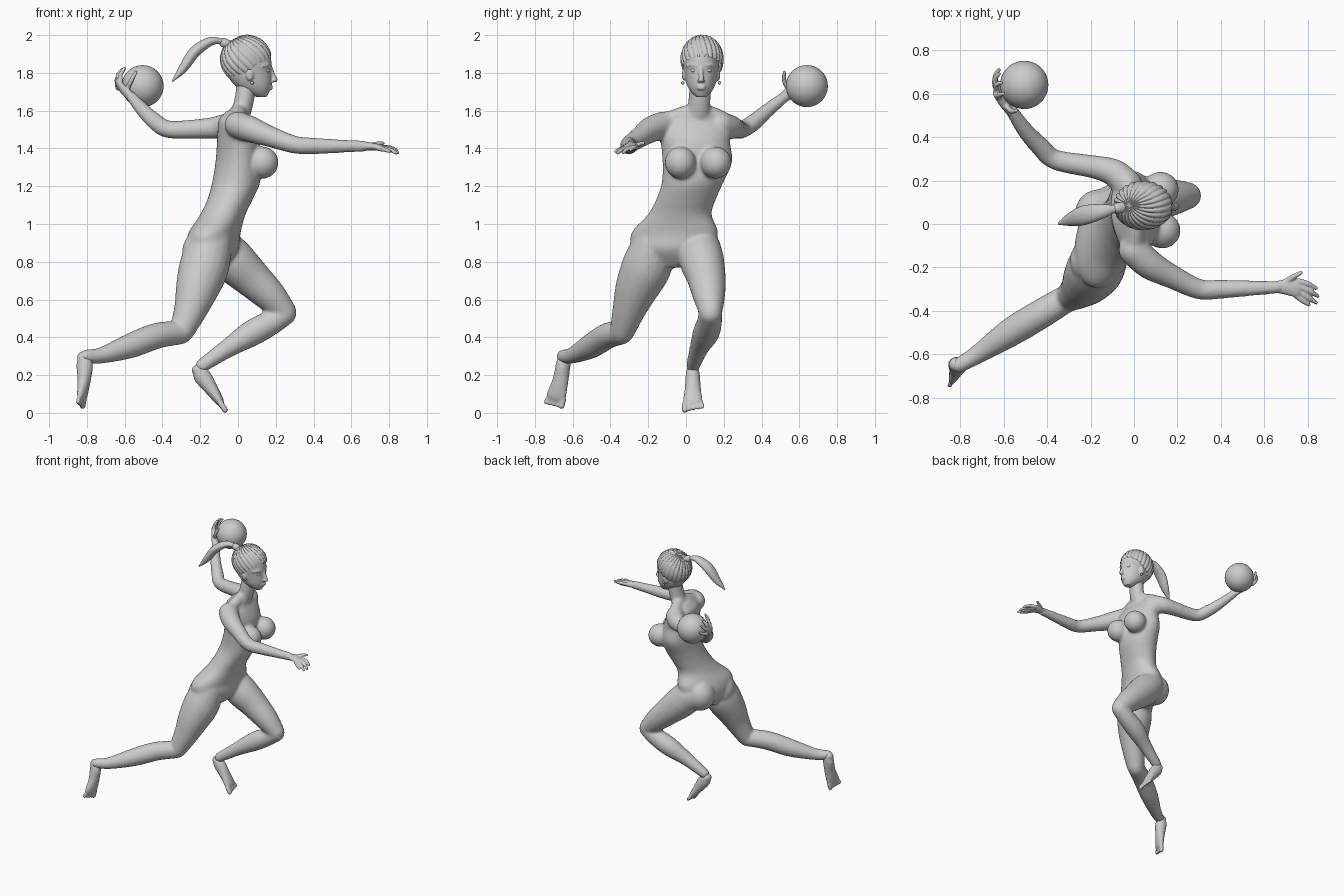
import bpy, bmesh, math
from mathutils import Vector, Matrix


def spline(rows, steps=5):
    # Catmull-Rom through rows of (x, y, z, radius_a, radius_b, ...)
    out, n = [], len(rows)
    for i in range(n - 1):
        q = [rows[max(i - 1, 0)], rows[i], rows[i + 1], rows[min(i + 2, n - 1)]]
        for s in range(steps):
            t = s / steps
            out.append([0.5 * (2 * b + (c - a) * t + (2 * a - 5 * b + 4 * c - d) * t * t
                               + (3 * b - a - 3 * c + d) * t ** 3) for a, b, c, d in zip(*q)])
    return out + [list(rows[-1])]


def skin_rings(bm, rings):
    vs = [[bm.verts.new(p) for p in r] for r in rings]
    n = len(vs[0])
    for a, b in zip(vs, vs[1:]):
        for i in range(n):
            bm.faces.new((a[i], a[(i + 1) % n], b[(i + 1) % n], b[i]))
    bm.faces.new(vs[0])
    bm.faces.new(vs[-1])


def tube(bm, pts, side=(0.1, 1, 0.2), n=20):
    # round-ended limb; radius_a lies along side, radius_b across it
    s = spline([p if len(p) == 5 else (*p, p[3]) for p in pts])
    P = [Vector(r[:3]) for r in s]
    T = [(P[min(i + 1, len(P) - 1)] - P[max(i - 1, 0)]).normalized() for i in range(len(P))]
    items = [(P[i], T[i], s[i][3], s[i][4]) for i in range(len(P))]

    def cap(item, sign):
        p, t, a, b = item
        return [(p + t * sign * min(a, b) * math.sin(k), t, a * math.cos(k), b * math.cos(k))
                for k in (0.4, 0.8, 1.15, 1.45)]
    items = cap(items[0], -1)[::-1] + items + cap(items[-1], 1)
    rings = []
    for p, t, a, b in items:
        u = Vector(side)
        u = (u - t * u.dot(t)).normalized()
        v = t.cross(u)
        rings.append([p + u * a * math.cos(k * math.tau / n) + v * b * math.sin(k * math.tau / n)
                      for k in range(n)])
    skin_rings(bm, rings)


def stack(bm, rows, n=40):
    # horizontal ellipses: z, centre x, centre y, half depth, half width, yaw
    rings = []
    for z, x, y, a, b, yaw in spline(rows):
        c, s = math.cos(math.radians(yaw)), math.sin(math.radians(yaw))
        ring = []
        for k in range(n):
            u, v = a * math.cos(k * math.tau / n), b * math.sin(k * math.tau / n)
            ring.append(Vector((x + u * c - v * s, y + u * s + v * c, z)))
        rings.append(ring)
    skin_rings(bm, rings)


def blob(bm, c, r, seg=24):
    bmesh.ops.create_uvsphere(bm, u_segments=seg, v_segments=seg * 2 // 3, radius=1,
                              matrix=Matrix.Translation(c) @ Matrix.Diagonal((*r, 1)))


def finish(bm, name, voxel=None, smooth=0):
    bmesh.ops.recalc_face_normals(bm, faces=bm.faces)
    me = bpy.data.meshes.new(name)
    for f in bm.faces:
        f.smooth = True
    bm.to_mesh(me)
    bm.free()
    ob = bpy.data.objects.new(name, me)
    bpy.context.collection.objects.link(ob)
    if voxel:
        m = ob.modifiers.new("fuse", 'REMESH')
        m.mode, m.voxel_size, m.use_smooth_shade = 'VOXEL', voxel, True
        m = ob.modifiers.new("soften", 'SMOOTH')
        m.factor, m.iterations = 0.5, smooth
    return ob


# torso, neck and limbs, fused into one skin
b = bmesh.new()
stack(b, [(.77, -.14, -.07, .07, .07, -12), (.86, -.135, -.075, .13, .20, -12),
          (.95, -.125, -.06, .13, .235, -14), (1.05, -.08, -.033, .118, .17, -10),
          (1.13, -.042, 0, .12, .158, -4), (1.22, -.01, .035, .127, .163, 2),
          (1.33, 0, .06, .118, .185, 6), (1.43, .002, .05, .112, .185, 7),
          (1.50, -.01, .045, .095, .195, 7), (1.55, -.022, .045, .08, .15, 7),
          (1.60, 0, .06, .06, .08, 5)])
tube(b, [(-.01, .06, 1.54, .07, .06), (.025, .068, 1.62, .06, .052), (.05, .08, 1.76, .058, .055)])
tube(b, [(.0, -.11, 1.545, .045), (.005, .06, 1.60, .04), (-.03, .19, 1.555, .045)], side=(1, 0, 0))
for c in ((.13, -.03, 1.325), (.122, .158, 1.325)):
    blob(b, c, (.085, .083, .085))
for c in ((-.185, -.17, .85), (-.16, .05, .88)):
    blob(b, c, (.112, .11, .12))
# right arm, left arm
tube(b, [(.0, -.12, 1.525, .072), (.07, -.185, 1.50, .069), (.17, -.24, 1.463, .056), (.30, -.30, 1.42, .047),
         (.40, -.30, 1.413, .044), (.55, -.295, 1.412, .035), (.67, -.29, 1.412, .029)])
tube(b, [(-.03, .18, 1.525, .07), (-.09, .235, 1.513, .064), (-.18, .262, 1.505, .054), (-.36, .295, 1.50, .047),
         (-.43, .355, 1.535, .045), (-.50, .43, 1.60, .038), (-.565, .525, 1.675, .029)])
# right leg, left leg
tube(b, [(-.15, -.17, .88, .12), (-.18, -.21, .77, .132), (-.215, -.26, .66, .116), (-.25, -.30, .55, .09),
         (-.295, -.335, .44, .068)])
tube(b, [(-.305, -.34, .425, .063), (-.43, -.415, .408, .069), (-.57, -.50, .355, .066),
         (-.72, -.60, .305, .044), (-.805, -.65, .30, .036)])
tube(b, [(-.09, .07, .87, .115), (-.02, .085, .80, .118), (.07, .108, .715, .103), (.17, .122, .62, .086),
         (.245, .13, .54, .064)])
tube(b, [(.25, .13, .525, .06), (.17, .123, .475, .067), (.07, .105, .42, .07), (-.05, .07, .345, .051),
         (-.19, .038, .25, .037)])
finish(b, "body", .009, 12)

# feet with toes
for name, path, side, inner in (
        ("left_foot", [(-.215, .036, .225, .033, .03), (-.19, .036, .195, .038, .046), (-.14, .036, .125, .043, .036),
                       (-.10, .036, .065, .052, .024), (-.088, .036, .045, .05, .016)], (0, 1, 0), -1),
        ("right_foot", [(-.822, -.645, .295, .033, .03), (-.812, -.65, .255, .038, .044), (-.815, -.665, .17, .043, .034),
                        (-.825, -.685, .095, .053, .024), (-.83, -.69, .07, .05, .016)], (.3, .95, 0), 1)):
    b = bmesh.new()
    tube(b, path, side)
    end = Vector(path[-1][:3])
    d = (end - Vector(path[-3][:3])).normalized()
    for i in range(5):
        p = end + Vector(side) * inner * (.042 - .023 * i)
        q = p + d * (.035 - .005 * i)
        r = .016 if i == 0 else .0115
        tube(b, [(*p, r), (*q, r)], side, 12)
    finish(b, name, .006, 4)

# open right hand: palm, then knuckle-to-tip fingers, thumb last
b = bmesh.new()
tube(b, [(.655, -.29, 1.412, .027, .024), (.70, -.29, 1.411, .036, .021), (.755, -.297, 1.404, .043, .017)], (0, 1, 0))
for k, m, t in (((.755, -.263, 1.407), (.80, -.275, 1.405), (.838, -.295, 1.392)),
                ((.76, -.288, 1.405), (.81, -.31, 1.398), (.846, -.332, 1.378)),
                ((.755, -.31, 1.402), (.80, -.338, 1.394), (.838, -.362, 1.376)),
                ((.745, -.328, 1.40), (.775, -.352, 1.394), (.805, -.372, 1.384)),
                ((.69, -.27, 1.412), (.735, -.242, 1.424), (.768, -.224, 1.428))):
    tube(b, [(*k, .014), (*m, .0125), (*t, .009)], (0, .3, 1), 12)
finish(b, "right_hand", .005, 3)

# left hand cupped behind the ball
b = bmesh.new()
tube(b, [(-.56, .515, 1.668, .028, .024), (-.595, .56, 1.70, .036, .022), (-.63, .615, 1.735, .044, .016)],
     (.3, .55, -.75))
for k, m, t in (((-.622, .585, 1.755), (-.622, .592, 1.79), (-.60, .60, 1.825)),
                ((-.632, .61, 1.755), (-.634, .64, 1.79), (-.61, .65, 1.82)),
                ((-.638, .635, 1.742), (-.64, .665, 1.77), (-.622, .69, 1.795)),
                ((-.635, .645, 1.72), (-.638, .68, 1.735), (-.622, .71, 1.752)),
                ((-.59, .545, 1.71), (-.565, .52, 1.76), (-.54, .522, 1.805))):
    tube(b, [(*k, .014), (*m, .0125), (*t, .009)], (.2, 1, .1), 12)
finish(b, "left_hand", .005, 3)

# head: skull and jaw, nose, lips, brow, ears
b = bmesh.new()
stack(b, [(1.672, .125, .08, .026, .026, 0), (1.70, .10, .08, .066, .055, 0), (1.74, .077, .08, .10, .076, 0),
          (1.80, .057, .08, .12, .089, 0), (1.86, .05, .08, .127, .096, 0), (1.92, .045, .08, .118, .09, 0),
          (1.965, .04, .08, .082, .066, 0), (1.985, .04, .08, .03, .03, 0)])
tube(b, [(.172, .08, 1.83, .011), (.185, .08, 1.79, .012), (.196, .08, 1.763, .0145)], n=12)
for dz in (.006, -.007):
    blob(b, (.172, .08, 1.724 + dz), (.013, .025, .008), 16)
for s in (-1, 1):
    blob(b, (.188, .08 + s * .012, 1.757), (.009, .01, .008), 12)
    tube(b, [(.17, .08 + s * .02, 1.838, .008), (.158, .08 + s * .05, 1.843, .008), (.13, .08 + s * .074, 1.835, .007)],
         (0, 0, 1), 10)
    blob(b, (.062, .08 + s * .09, 1.79), (.02, .012, .033), 16)
finish(b, "head", .006, 4)

# eyes and ear studs
for label, s in (("right", -1), ("left", 1)):
    b = bmesh.new()
    blob(b, (.152, .08 + s * .037, 1.813), (.017, .019, .012), 16)
    finish(b, label + "_eye")
    b = bmesh.new()
    blob(b, (.075, .08 + s * .097, 1.748), (.009, .009, .009), 12)
    finish(b, label + "_ear_stud")

# braided hair cap: ridges converge on the knot at the back of the crown
b = bmesh.new()
bmesh.ops.create_uvsphere(b, u_segments=216, v_segments=40, radius=1)
turn = Vector((-.5, 0, .87)).to_track_quat('Z', 'Y')
for v in b.verts:
    phi = math.atan2(v.co.y, v.co.x) + .25 * v.co.z
    polar = math.sqrt(max(0, 1 - v.co.z ** 2))
    k = .945 + .06 * abs(math.sin(12 * phi)) ** .7 * min(1, polar * 2)
    p = turn @ v.co
    v.co = Vector((.042 + .137 * p.x * k, .085 + .114 * p.y * k, 1.872 + .13 * p.z * k))
bmesh.ops.delete(b, geom=[v for v in b.verts if v.co.z < 1.755 + (v.co.x + .02) * .68], context='VERTS')
finish(b, "hair_cap")

# ponytail with its band
b = bmesh.new()
tube(b, [(-.045, .077, 1.945, .018), (-.09, .07, 1.967, .018, .015), (-.15, .058, 1.965, .034, .024),
         (-.23, .04, 1.91, .045, .03), (-.29, .022, 1.825, .032, .024), (-.345, .002, 1.758, .006, .005)], (0, 1, 0), 24)
finish(b, "ponytail")
b = bmesh.new()
tube(b, [(-.055, .076, 1.95, .025), (-.075, .073, 1.96, .025)], (0, 1, 0), 20)
finish(b, "hair_band")

# ball
b = bmesh.new()
blob(b, (-.505, .64, 1.73), (.111, .111, .111), 36)
finish(b, "ball")
